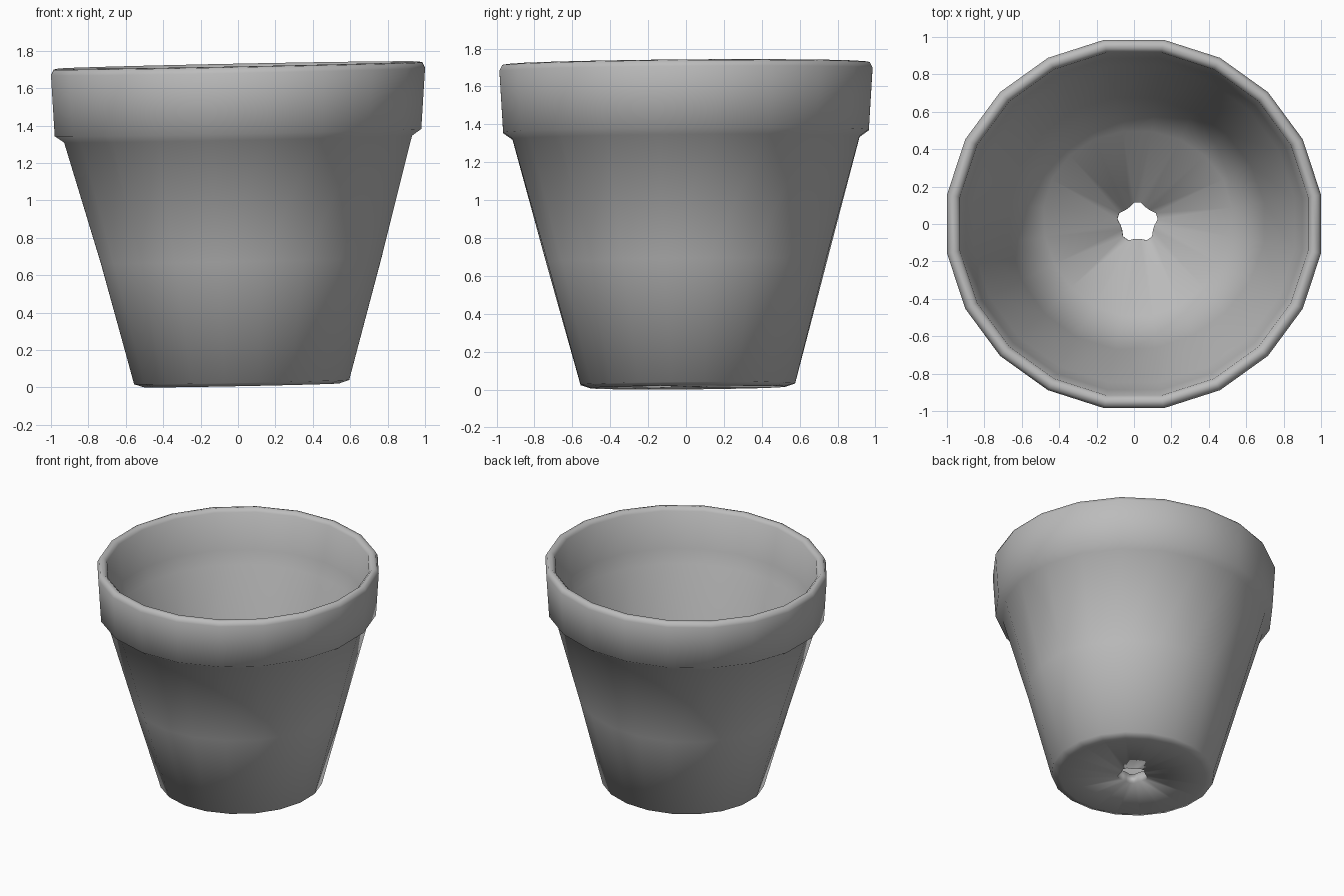
import bpy, bmesh, math

if "Cube" in bpy.data.objects:
    bpy.data.objects.remove(bpy.data.objects["Cube"])

SIDES = 20
STEP = 2 * math.pi / SIDES

clay = bpy.data.materials.new("plain_grey")
clay.diffuse_color = (0.5, 0.5, 0.5, 1)
clay.use_nodes = True
clay.node_tree.nodes["Principled BSDF"].inputs["Base Color"].default_value = clay.diffuse_color

# closed wall section (radius, height): hole, base, outer wall, rim, inner wall, floor
profile = [
    (0.10, 0.015), (0.52, 0.012), (0.575, 0.03), (0.75, 0.68), (0.93, 1.33),
    (0.98, 1.365), (1.00, 1.69), (0.985, 1.72), (0.955, 1.725), (0.93, 1.70),
    (0.90, 1.42), (0.86, 1.32), (0.68, 0.70), (0.50, 0.11), (0.10, 0.09),
]

bm = bmesh.new()
rings = []
for r, z in profile:
    ring = []
    # the lower part sits slightly off centre and the whole pot leans a little
    shift = 0.02 * (1 - min(z / 1.36, 1))
    for i in range(SIDES):
        a = (i + 0.5) * STEP
        rr = r / math.cos(STEP / 2)
        # slight hand-made waviness on the lower wall and drain hole
        if 0.05 < z < 1.3 and r > 0.2:
            rr += 0.008 * math.sin(3 * a + 2 * z)
        if r < 0.2:
            rr += 0.012 * math.sin(5 * a)
        x = rr * math.cos(a) + shift
        y = rr * math.sin(a) * 0.985 + shift * 0.5
        ring.append(bm.verts.new((x, y, z + 0.02 * x + 0.008 * y)))
    rings.append(ring)

for k in range(len(rings)):
    lo, hi = rings[k], rings[(k + 1) % len(rings)]
    for i in range(SIDES):
        j = (i + 1) % SIDES
        f = bm.faces.new((lo[i], lo[j], hi[j], hi[i]))
        f.smooth = True
bmesh.ops.recalc_face_normals(bm, faces=bm.faces)

# rest the base on the ground
low = min(v.co.z for v in bm.verts)
for v in bm.verts:
    v.co.z -= low

mesh = bpy.data.meshes.new("flower_pot")
bm.to_mesh(mesh)
bm.free()
mesh.materials.append(clay)
pot = bpy.data.objects.new("flower_pot", mesh)
bpy.context.collection.objects.link(pot)
